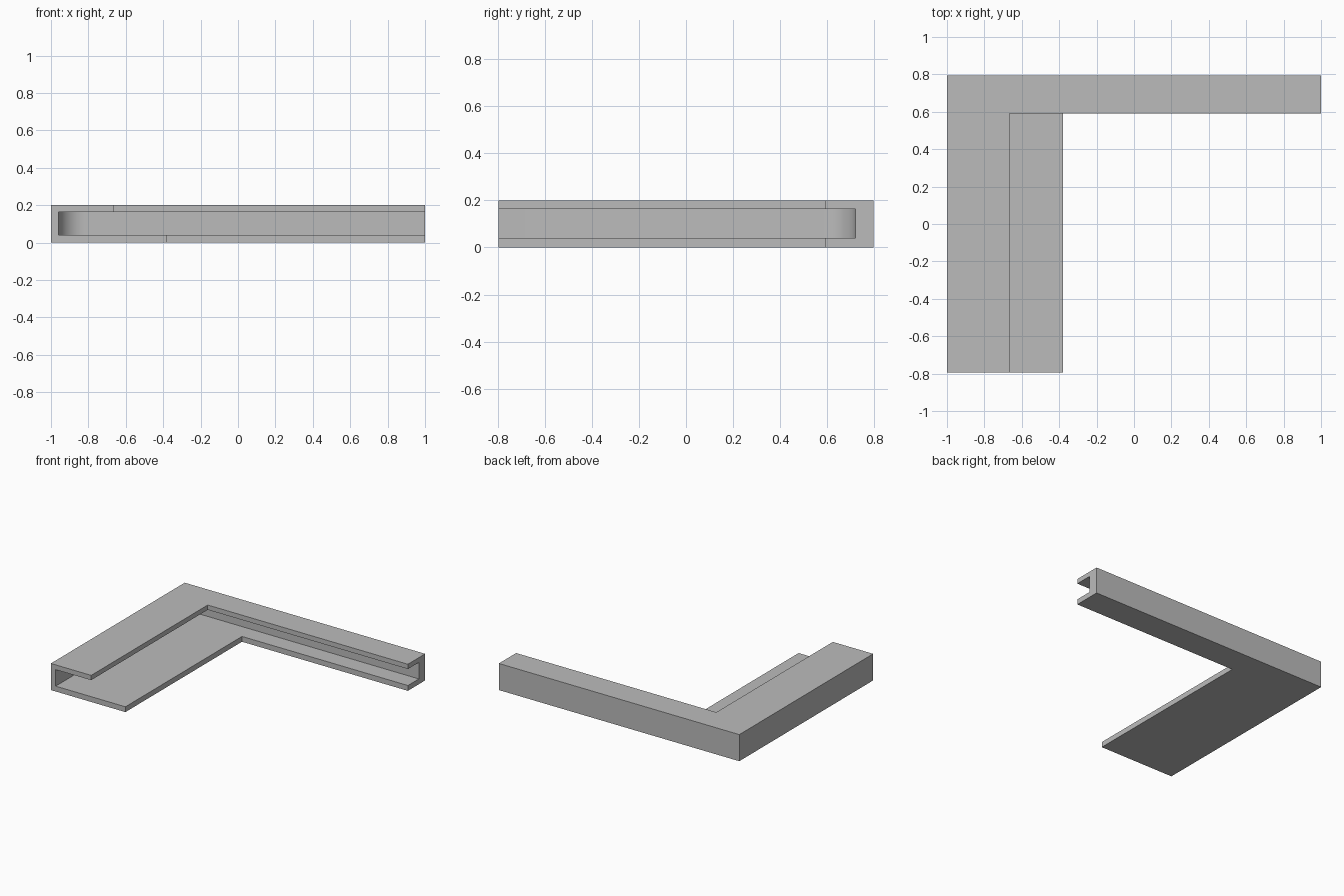
import bpy, bmesh
from math import sin, cos, pi

cube = bpy.data.objects.get("Cube")
if cube:
    bpy.data.objects.remove(cube, do_unlink=True)

grey = bpy.data.materials.new("plain grey")
grey.use_nodes = True
grey.diffuse_color = (0.5, 0.5, 0.5, 1)
grey.node_tree.nodes["Principled BSDF"].inputs["Base Color"].default_value = (0.5, 0.5, 0.5, 1)


def prism(name, outline, z0, z1):
    """Extrude a plan outline from z0 up to z1."""
    bm = bmesh.new()
    face = bm.faces.new([bm.verts.new((x, y, z0)) for x, y in outline])
    top = bmesh.ops.extrude_face_region(bm, geom=[face])["geom"]
    bmesh.ops.translate(bm, vec=(0, 0, z1 - z0),
                        verts=[v for v in top if isinstance(v, bmesh.types.BMVert)])
    bmesh.ops.recalc_face_normals(bm, faces=bm.faces)
    mesh = bpy.data.meshes.new(name)
    bm.to_mesh(mesh)
    bm.free()
    mesh.materials.append(grey)
    obj = bpy.data.objects.new(name, mesh)
    bpy.context.collection.objects.link(obj)
    return obj


def cut(obj, cutter):
    """Subtract the cutter from obj, then remove it."""
    cutter.hide_render = True
    mod = obj.modifiers.new("cut", 'BOOLEAN')
    mod.operation = 'DIFFERENCE'
    mod.solver = 'EXACT'
    mod.object = cutter
    bpy.ops.object.modifier_apply(modifier=mod.name)
    bpy.data.objects.remove(cutter, do_unlink=True)


BACK, INNER, HEIGHT = 0.795, 0.59, 0.2
FLOOR, CEILING = 0.04, 0.164
WALL_X, WALL_Y, RADIUS = -0.96, 0.72, 0.14

# Corner channel: full-height L following the wide lower flange
channel = prism("corner_channel",
                [(-1, -BACK), (-0.38, -BACK), (-0.38, INNER),
                 (1, INNER), (1, BACK), (-1, BACK)], 0, HEIGHT)
bpy.context.view_layer.objects.active = channel
channel.select_set(True)

# Slot between the flanges, with a rounded inside corner
arc = [(WALL_X + RADIUS * (1 - sin(a)), WALL_Y - RADIUS * (1 - cos(a)))
       for a in (i * pi / 32 for i in range(17))]
slot = prism("slot_cutter", [(WALL_X, -1), (1.2, -1), (1.2, WALL_Y)] + arc, FLOOR, CEILING)
cut(channel, slot)

# Trim the upper flange narrower than the lower one
trim = prism("upper_trim_cutter", [(-0.665, -1), (1.2, -1), (1.2, INNER), (-0.665, INNER)],
             (FLOOR + CEILING) / 2, HEIGHT + 0.1)
cut(channel, trim)

bpy.ops.object.shade_smooth_by_angle(angle=pi / 6)
